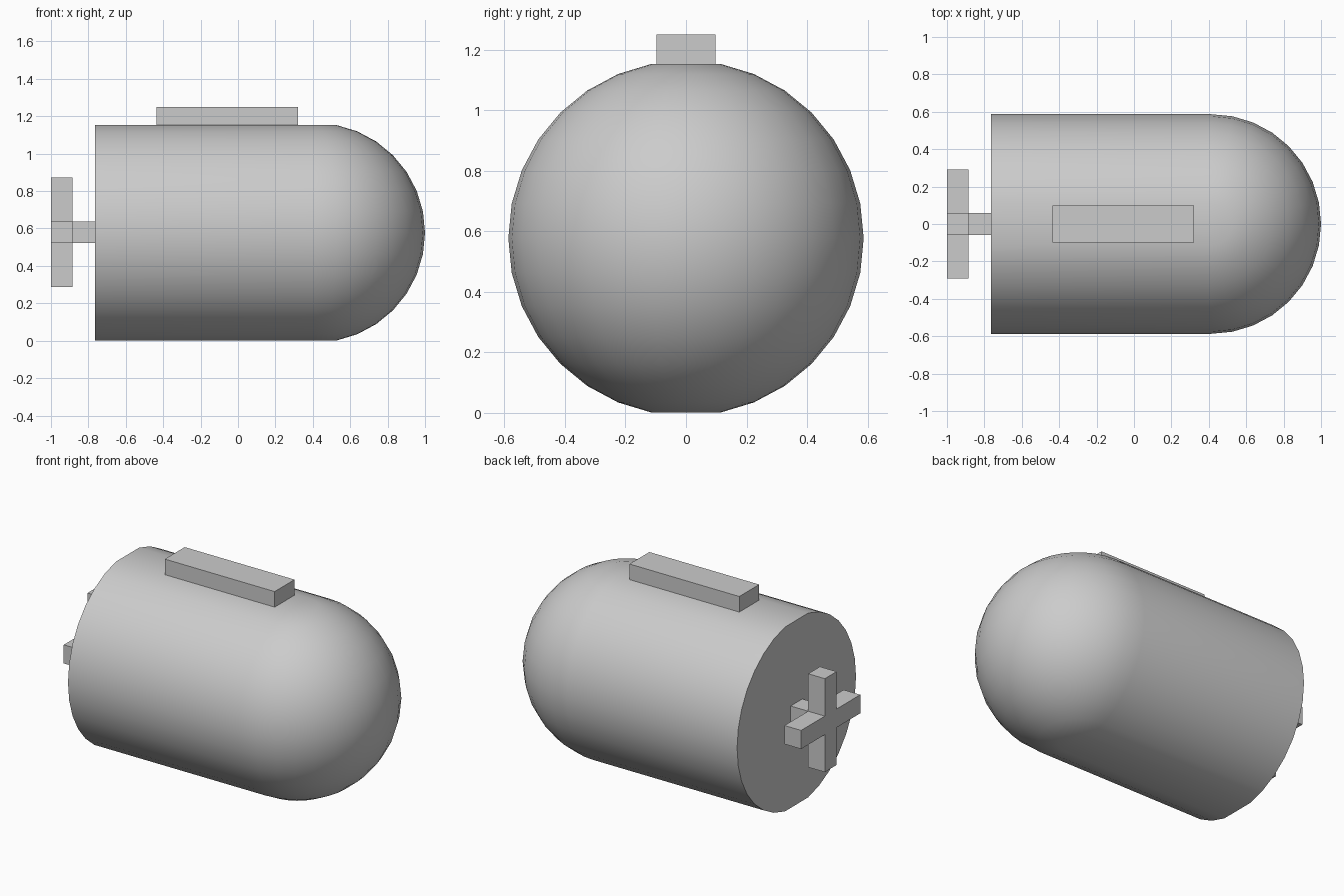
import bpy
import bmesh
import math

cube = bpy.data.objects.get("Cube")
if cube:
    bpy.data.objects.remove(cube, do_unlink=True)

GREY = (0.6, 0.6, 0.6, 1.0)
grey = bpy.data.materials.new("plain grey")
grey.use_nodes = True
grey.diffuse_color = GREY
grey.node_tree.nodes["Principled BSDF"].inputs["Base Color"].default_value = GREY

RADIUS, AXIS_Z = 0.587, 0.577
REAR_X, DOME_X = -0.764, 0.413
STEPS = 16
PROP_Z = 0.58


def add_object(name, bm):
    bmesh.ops.recalc_face_normals(bm, faces=bm.faces)
    mesh = bpy.data.meshes.new(name)
    bm.to_mesh(mesh)
    bm.free()
    mesh.materials.append(grey)
    obj = bpy.data.objects.new(name, mesh)
    bpy.context.collection.objects.link(obj)
    return obj


def add_boxes(name, *boxes):
    """Each box is a pair of opposite corners."""
    bm = bmesh.new()
    for low, high in boxes:
        verts = bmesh.ops.create_cube(bm, size=1)["verts"]
        for v in verts:
            v.co = [(a + b) / 2 + c * (b - a) for a, b, c in zip(low, high, v.co)]
    return add_object(name, bm)


# Body: stacked D-shaped outlines make the barrel and its domed nose,
# with narrow flats along the top and bottom
bm = bmesh.new()
rings = []
for i in range(1, STEPS):
    polar = math.pi * i / STEPS
    r, z = RADIUS * math.sin(polar), AXIS_Z - RADIUS * math.cos(polar)
    outline = [(REAR_X, -r)]
    for j in range(STEPS + 1):
        a = math.pi * (j / STEPS - 0.5)
        outline.append((DOME_X + r * math.cos(a), r * math.sin(a)))
    outline.append((REAR_X, r))
    rings.append([bm.verts.new((x, y, z)) for x, y in outline])
for lower, upper in zip(rings, rings[1:]):
    for k in range(len(lower)):
        n = (k + 1) % len(lower)
        bm.faces.new((lower[k], lower[n], upper[n], upper[k]))
bm.faces.new(rings[0])
bm.faces.new(rings[-1])
body = add_object("body", bm)
bpy.ops.object.select_all(action="DESELECT")
body.select_set(True)
bpy.context.view_layer.objects.active = body
bpy.ops.object.shade_smooth_by_angle(angle=math.radians(35))

# Raised bar on top
add_boxes("top_bar", ((-0.437, -0.098, 1.14), (0.322, 0.098, 1.25)))

# Propeller: square shaft and two crossed blades
W, L = 0.058, 0.292
add_boxes("propeller_shaft", ((-0.89, -W, PROP_Z - W), (REAR_X, W, PROP_Z + W)))
add_boxes(
    "propeller_blades",
    ((-1, -W, PROP_Z - L), (-0.885, W, PROP_Z + L)),
    ((-1, -L, PROP_Z - W), (-0.885, -W, PROP_Z + W)),
    ((-1, W, PROP_Z - W), (-0.885, L, PROP_Z + W)),
)
